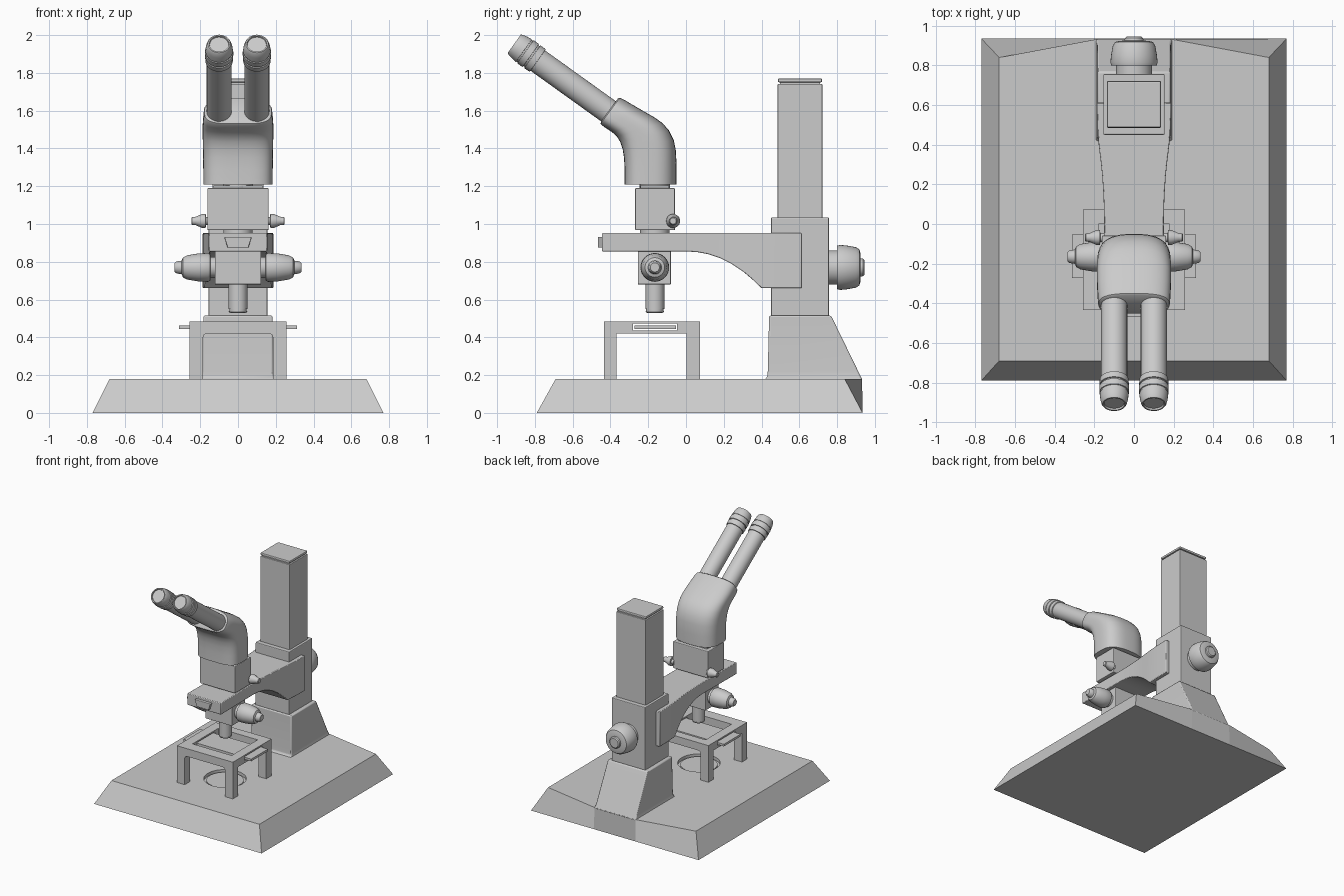
import bpy, bmesh, math
from mathutils import Vector


def make(name, bm, smooth=True, bevel=0.0):
    bmesh.ops.recalc_face_normals(bm, faces=bm.faces[:])
    me = bpy.data.meshes.new(name)
    bm.to_mesh(me)
    bm.free()
    ob = bpy.data.objects.new(name, me)
    bpy.context.collection.objects.link(ob)
    bpy.ops.object.select_all(action='DESELECT')
    ob.select_set(True)
    bpy.context.view_layer.objects.active = ob
    if bevel:
        m = ob.modifiers.new("bevel", 'BEVEL')
        m.width, m.segments = bevel, 2
        m.limit_method = 'ANGLE'
    if smooth:
        bpy.ops.object.shade_smooth_by_angle(angle=math.radians(35))
    return ob


def loft(name, rings, smooth=True, bevel=0.0):
    """Skin closed rings of points and cap both ends."""
    bm = bmesh.new()
    vs = [[bm.verts.new(p) for p in r] for r in rings]
    n = len(vs[0])
    for a, b in zip(vs, vs[1:]):
        for i in range(n):
            j = (i + 1) % n
            bm.faces.new((a[i], a[j], b[j], b[i]))
    bm.faces.new(vs[0])
    bm.faces.new(vs[-1])
    return make(name, bm, smooth, bevel)


def box(name, x, y, z, bevel=0.0):
    rings = [[(x[0], y[0], h), (x[1], y[0], h), (x[1], y[1], h), (x[0], y[1], h)] for h in z]
    return loft(name, rings, False, bevel)


def lathe(name, origin, axis, profile, n=32):
    """Revolve (distance, radius) pairs about an axis."""
    q = Vector(axis).to_track_quat('Z', 'Y')
    rings = [[Vector(origin) + q @ Vector((r * math.cos(2 * math.pi * i / n),
              r * math.sin(2 * math.pi * i / n), t)) for i in range(n)] for t, r in profile]
    return loft(name, rings)


def cut(ob, cutter):
    m = ob.modifiers.new("cut", 'BOOLEAN')
    m.operation, m.object, m.solver = 'DIFFERENCE', cutter, 'EXACT'
    bpy.ops.object.select_all(action='DESELECT')
    ob.select_set(True)
    bpy.context.view_layer.objects.active = ob
    bpy.ops.object.modifier_apply(modifier=m.name)
    bpy.data.objects.remove(cutter)


# Sloped base, back slope fading to upright behind the column, with a light well
base = loft("base", [
    [(-.77, -.79, 0), (.77, -.79, 0), (.77, .935, 0), (.19, .935, 0), (-.19, .935, 0), (-.77, .935, 0)],
    [(-.68, -.69, .18), (.68, -.69, .18), (.68, .84, .18), (.19, .932, .18), (-.19, .932, .18), (-.68, .84, .18)]],
    False)
cut(base, lathe("well_cutter", (0, -.17, .155), (0, 0, 1), [(0, .16), (.1, .16)], 48))
lathe("light_glass", (0, -.17, .15), (0, 0, 1), [(0, .14), (.018, .14)], 48)

# Column foot, flared where it meets the base
foot = [(.17, .41, .936, .195), (.19, .43, .926, .189), (.22, .433, .912, .186), (.515, .44, .768, .183)]
loft("column_foot", [[(-w, a, z), (w, a, z), (w, b, z), (-w, b, z)] for z, a, b, w in foot], True, .008)

# Column sleeve, post and cap
box("column_sleeve", (-.155, .155), (.45, .757), (.51, 1.035), .006)
box("column_post", (-.135, .135), (.485, .722), (1.03, 1.742), .004)
box("column_cap_gap", (-.122, .122), (.497, .71), (1.74, 1.752))
box("column_cap", (-.135, .135), (.487, .72), (1.75, 1.77), .006)

# Arm: rectangular sections (y, bottom z, half width)
arm = [(-.445, .855, .155), (0, .855, .15), (.06, .851, .151), (.12, .84, .153), (.18, .82, .156),
       (.24, .79, .16), (.3, .75, .166), (.35, .708, .172), (.4, .66, .178), (.5, .66, .185), (.612, .66, .187)]
loft("arm", [[(-w, y, z), (w, y, z), (w, y, .952), (-w, y, .952)] for y, z, w in arm], True, .005)
loft("arm_front_button", [[(-.055, y, .875), (.055, y, .875), (.073, y, .932), (-.073, y, .932)]
                          for y in (-.467, -.44)], False, .004)

# Rear focus knob
lathe("rear_focus_knob", (0, .75, .77), (0, 1, 0),
      [(0, .09), (.05, .09), (.05, .115), (.065, .119), (.1, .116), (.15, .107), (.168, .095),
       (.174, .075), (.175, .048), (.188, .046), (.195, .038)], 40)

# Objective housing and lens
box("objective_housing", (-.122, .122), (-.255, -.08), (.68, .86), .004)
lathe("objective_lens", (0, -.165, .69), (0, 0, -1),
      [(0, .05), (.14, .05), (.14, .046), (.15, .046), (.15, .05), (.158, .046), (.162, .035)])

# Side knobs on the housing and on the head block
for s, side in ((-1, "left"), (1, "right")):
    lathe(side + "_focus_knob", (s * .11, -.165, .77), (s, 0, 0),
          [(0, .055), (.035, .055), (.037, .07), (.05, .076), (.1, .074), (.16, .064), (.182, .052),
           (.188, .036), (.215, .032), (.225, .024)])
    lathe(side + "_clamp_knob", (s * .15, -.068, 1.016), (s, 0, 0),
          [(0, .022), (.02, .022), (.021, .037), (.04, .037), (.075, .022), (.093, .021), (.097, .016)], 24)

# Head block with collars
lathe("lower_collar", (0, -.165, .94), (0, 0, 1), [(0, .078), (.04, .078)])
box("head_block", (-.162, .162), (-.27, -.058), (.967, 1.19), .006)
lathe("upper_collar", (0, -.165, 1.18), (0, 0, 1), [(0, .08), (.04, .08)])
box("upper_collar_plate", (-.13, .13), (-.24, -.09), (1.185, 1.203))

# Curved binocular head: superellipse sections (front yz, back yz, half width)
head = [(-.325, 1.21, -.05, 1.21, .183), (-.325, 1.29, -.05, 1.30, .184), (-.328, 1.35, -.053, 1.385, .185),
        (-.335, 1.395, -.065, 1.445, .186), (-.348, 1.435, -.09, 1.495, .187), (-.366, 1.463, -.125, 1.535, .187),
        (-.39, 1.485, -.17, 1.566, .187), (-.42, 1.505, -.25, 1.612, .185), (-.447, 1.524, -.335, 1.662, .181),
        (-.452, 1.531, -.35, 1.668, .177), (-.45, 1.542, -.361, 1.664, .168)]
N = 48
rings = []
for fy, fz, by, bz, w in head:
    ring = []
    for i in range(N):
        a = 2 * math.pi * i / N
        c, s = math.cos(a), math.sin(a)
        e = .55 if s < 0 else .75
        u = math.copysign(abs(c) ** e, c) * w
        v = .5 + .5 * math.copysign(abs(s) ** e, s)
        ring.append((u, fy + (by - fy) * v, fz + (bz - fz) * v))
    rings.append(ring)
loft("binocular_head", rings)

# Eyepiece tubes with grip rings and recessed lenses
for s, side in ((-1, "left"), (1, "right")):
    lathe(side + "_eyepiece", (s * .1, -.415, 1.6), (0, -.813, .583),
          [(-.06, .066), (.455, .066), (.456, .073), (.49, .074), (.491, .068), (.5, .068), (.501, .075),
           (.535, .075), (.536, .07), (.545, .07), (.546, .073), (.575, .07), (.6, .064), (.608, .059),
           (.608, .052), (.598, .05)])

# Stage table: block cut into four legs, with top window and slide slot
stage = box("stage_table", (-.257, .257), (-.435, .073), (.175, .485))
tunnels = [
    [[(-.185, y, .1), (.185, y, .1), (.185, y, .4), (.179, y, .414), (.165, y, .42),
      (-.165, y, .42), (-.179, y, .414), (-.185, y, .4)] for y in (-.6, .3)],
    [[(x, -.368, .1), (x, .003, .1), (x, .003, .42), (x, -.368, .42)] for x in (-.4, .4)],
    [[(-.18, -.34, z), (.18, -.34, z), (.18, .0, z), (-.18, .0, z)] for z in (.3, .6)],
    [[(x, -.28, .437), (x, -.048, .437), (x, -.048, .473), (x, -.28, .473)] for x in (-.4, .4)]]
for t in tunnels:
    cut(stage, loft("stage_cutter", t, False))
box("specimen_slide", (-.312, .312), (-.272, -.052), (.445, .463))
